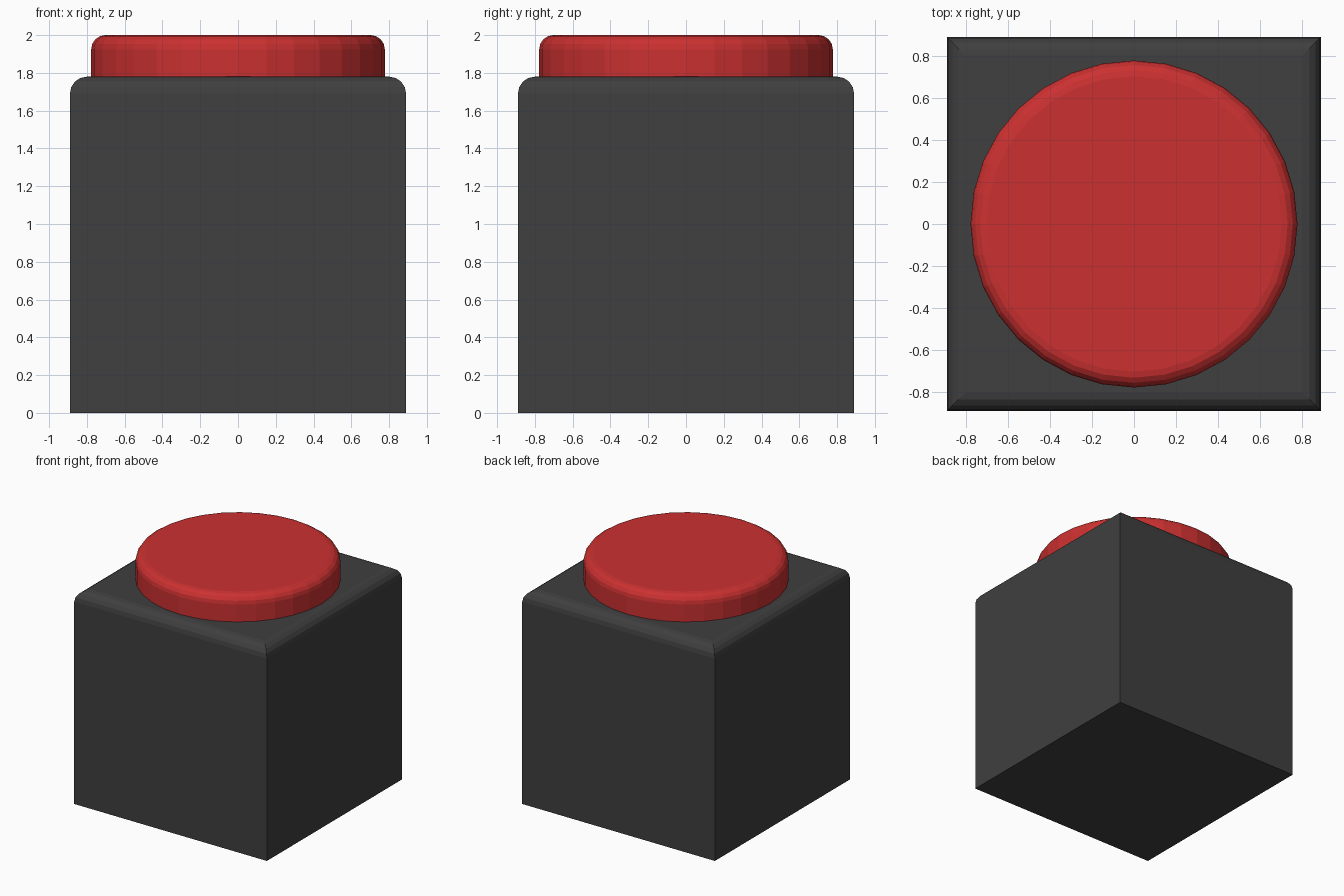
import bpy, bmesh
from math import sin, cos, pi, radians

if "Cube" in bpy.data.objects:
    bpy.data.objects.remove(bpy.data.objects["Cube"])

def material(name, rgb):
    m = bpy.data.materials.new(name)
    m.diffuse_color = (*rgb, 1)
    m.use_nodes = True
    m.node_tree.nodes["Principled BSDF"].inputs["Base Color"].default_value = m.diffuse_color
    return m

def rounded_profile(half, bottom, top, r, steps):
    """Straight wall, then a quarter-round into the top."""
    arc = [(half - r + r * cos(a), top - r + r * sin(a))
           for a in (i * pi / 2 / steps for i in range(steps + 1))]
    return [(half, bottom)] + arc

def stacked(name, profile, sides, start, scale, mat):
    """Loft a regular polygon through (radius, z) rings and cap both ends."""
    bm = bmesh.new()
    rings = []
    for r, z in profile:
        rings.append([bm.verts.new((r * scale * cos(start + 2 * pi * k / sides),
                                    r * scale * sin(start + 2 * pi * k / sides), z))
                      for k in range(sides)])
    for lo, hi in zip(rings, rings[1:]):
        for k in range(sides):
            j = (k + 1) % sides
            bm.faces.new((lo[k], lo[j], hi[j], hi[k]))
    bm.faces.new(rings[0][::-1])
    bm.faces.new(rings[-1])
    me = bpy.data.meshes.new(name)
    bm.to_mesh(me)
    bm.free()
    ob = bpy.data.objects.new(name, me)
    bpy.context.collection.objects.link(ob)
    me.materials.append(mat)
    return ob

# Square housing with rounded top edges
stacked("housing", rounded_profile(0.89, 0, 1.78, 0.09, 4),
        4, radians(45), 2 ** 0.5, material("dark_grey", (0.05, 0.05, 0.05)))

# Round push button, 32-sided, rounded rim
stacked("push_button", rounded_profile(0.777, 1.775, 2.0, 0.075, 4),
        32, 0, 1, material("red", (0.6, 0.03, 0.03)))
